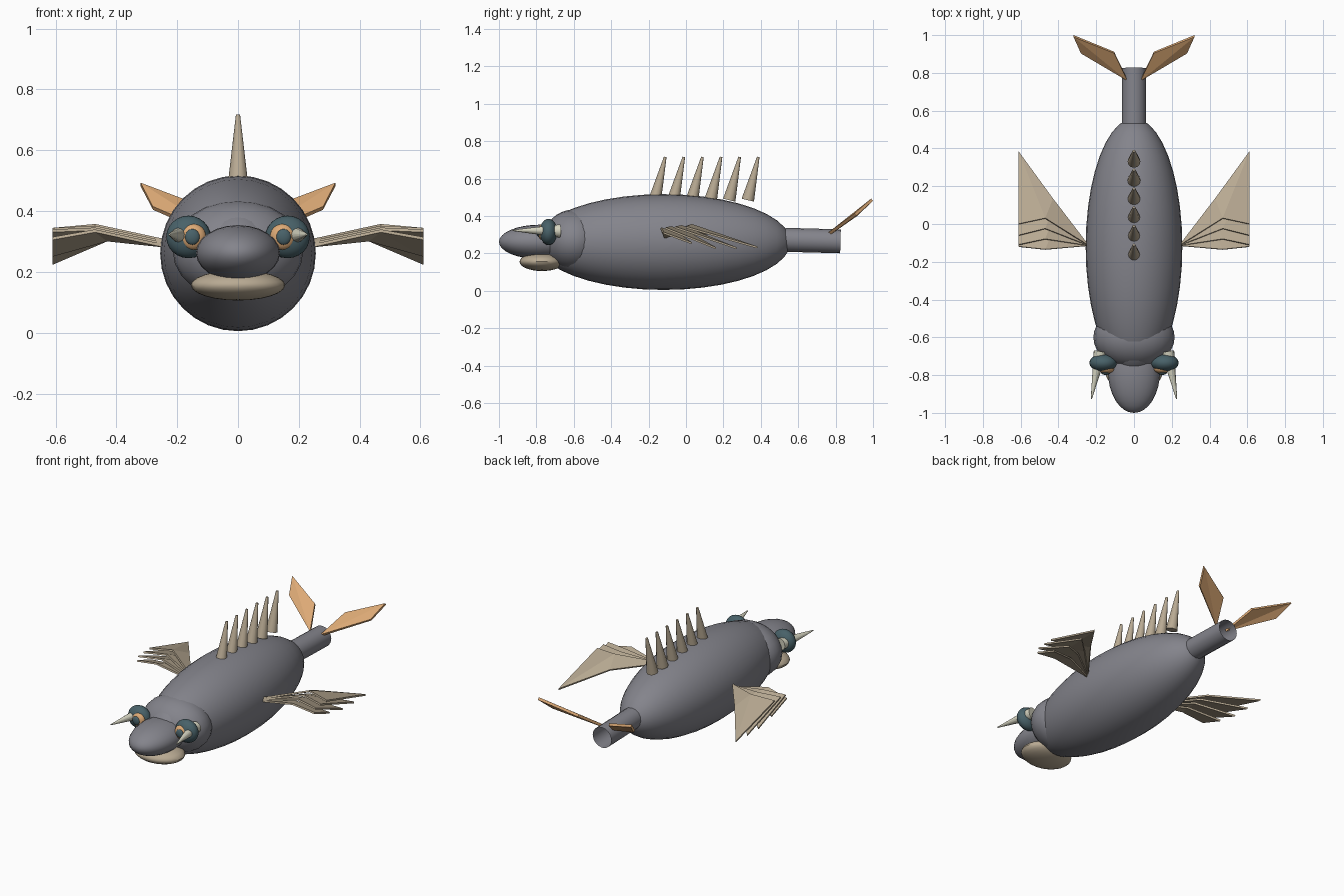
import bpy
import bmesh
import math
from mathutils import Vector

cube = bpy.data.objects.get("Cube")
if cube:
    bpy.data.objects.remove(cube, do_unlink=True)


def material(name, rgb):
    m = bpy.data.materials.new(name)
    m.use_nodes = True
    m.diffuse_color = (*rgb, 1)
    m.node_tree.nodes["Principled BSDF"].inputs["Base Color"].default_value = (*rgb, 1)
    return m


GREY = material("slate grey skin", (0.23, 0.23, 0.26))
TAN = material("tan fin", (0.48, 0.40, 0.29))
ORANGE = material("orange", (0.72, 0.40, 0.18))
TEAL = material("dark teal", (0.065, 0.12, 0.14))
CREAM = material("pale horn", (0.68, 0.67, 0.54))


def add_object(name, bm, mat, smooth=True):
    bmesh.ops.recalc_face_normals(bm, faces=bm.faces)
    mesh = bpy.data.meshes.new(name)
    bm.to_mesh(mesh)
    bm.free()
    mesh.materials.append(mat)
    ob = bpy.data.objects.new(name, mesh)
    bpy.context.collection.objects.link(ob)
    if smooth:
        bpy.ops.object.select_all(action='DESELECT')
        ob.select_set(True)
        bpy.context.view_layer.objects.active = ob
        bpy.ops.object.shade_smooth_by_angle(angle=math.radians(40))
    return ob


def ellipsoid(name, centre, radii, mat, segments=24, rings=16):
    bm = bmesh.new()
    bmesh.ops.create_uvsphere(bm, u_segments=segments, v_segments=rings, radius=1)
    for v in bm.verts:
        # Poles run along the body axis
        x, y, z = v.co
        v.co = Vector(centre) + Vector((x * radii[0], z * radii[1], y * radii[2]))
    return add_object(name, bm, mat)


def cone(name, start, end, r1, r2, mat, sides=12, caps=True):
    start, end = Vector(start), Vector(end)
    axis = end - start
    bm = bmesh.new()
    bmesh.ops.create_cone(bm, cap_ends=caps, segments=sides, radius1=r1, radius2=r2,
                          depth=axis.length)
    turn = Vector((0, 0, 1)).rotation_difference(axis)
    for v in bm.verts:
        v.co = turn @ v.co + (start + end) / 2
    return add_object(name, bm, mat)


def blade(name, points, faces, side, thickness, mat):
    bm = bmesh.new()
    verts = [bm.verts.new((side * x, y, z)) for x, y, z in points]
    for f in faces:
        bm.faces.new([verts[i] for i in f])
    ob = add_object(name, bm, mat, smooth=False)
    mod = ob.modifiers.new("thickness", 'SOLIDIFY')
    mod.thickness = thickness
    mod.offset = 0
    return ob


# Body, head and mouth
ellipsoid("body", (0, -0.12, 0.261), (0.256, 0.68, 0.256), GREY, 32, 20)
ellipsoid("head", (0, -0.6, 0.27), (0.215, 0.165, 0.165), GREY)
ellipsoid("snout", (0, -0.78, 0.262), (0.138, 0.22, 0.092), GREY)
ellipsoid("lower_lip", (0, -0.77, 0.156), (0.155, 0.12, 0.05), TAN)

# Open tail stem
cone("tail_stem", (0, 0.53, 0.273), (0, 0.826, 0.265), 0.064, 0.064, GREY, 16, False)

# Dorsal spikes
for i in range(6):
    y = -0.167 + 0.0995 * i
    cone(f"dorsal_spike_{i + 1}", (0, y, 0.485), (0, y + 0.056, 0.716),
         0.034, 0.007, TAN)

# Outer edge of each pectoral blade: front y, front z, back y, back z
BLADES = [(-0.12, 0.31, 0.03, 0.255),
          (-0.11, 0.335, 0.16, 0.228),
          (-0.06, 0.34, 0.27, 0.228),
          (0.0, 0.34, 0.382, 0.232)]

for side, label in ((1, "left"), (-1, "right")):
    # Eyes with iris, pupil and horn
    ellipsoid(f"{label}_eye", (side * 0.163, -0.735, 0.315), (0.073, 0.047, 0.07), TEAL)
    ellipsoid(f"{label}_iris", (side * 0.147, -0.766, 0.315), (0.042, 0.026, 0.043), ORANGE)
    ellipsoid(f"{label}_pupil", (side * 0.15, -0.787, 0.315), (0.024, 0.012, 0.026), TEAL)
    cone(f"{label}_horn", (side * 0.178, -0.675, 0.32), (side * 0.226, -0.927, 0.323),
         0.036, 0.003, CREAM)

    # Fanned pectoral fins, each blade folded at its middle
    for i, (fy, fz, by, bz) in enumerate(BLADES):
        pts = [(0.24, -0.115, 0.285 + 0.006 * i),
               (0.47, -0.135 + 0.055 * i, 0.335 + 0.006 * i),
               (0.61, fy, fz), (0.61, by, bz),
               (0.43, -0.115 + (by + 0.115) * 0.5, 0.305)]
        blade(f"{label}_pectoral_blade_{i + 1}", pts, [(0, 1, 4), (1, 2, 3), (1, 3, 4)],
              side, 0.01, TAN)

    # Tail fin leaf with a crease along its length
    leaf = [(0.035, 0.762, 0.303), (0.105, 0.908, 0.405),
            (0.32, 0.995, 0.487), (0.28, 0.908, 0.41)]
    blade(f"{label}_tail_fin", leaf, [(0, 1, 2), (0, 2, 3)], side, 0.016, ORANGE)
